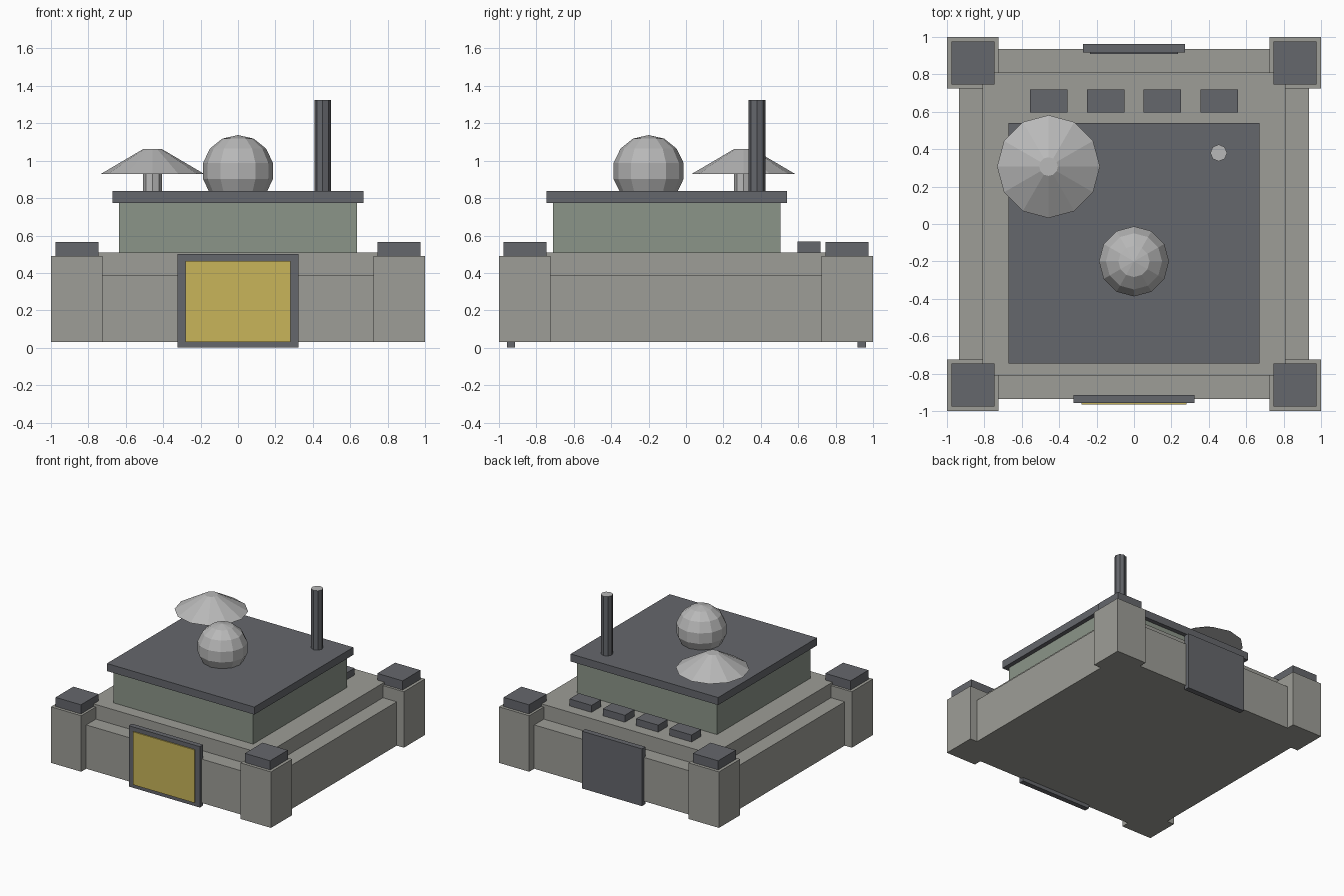
import bpy
from math import radians

if "Cube" in bpy.data.objects:
    bpy.data.objects.remove(bpy.data.objects["Cube"])


def material(name, rgb):
    m = bpy.data.materials.new(name)
    m.diffuse_color = (*rgb, 1)
    m.use_nodes = True
    m.node_tree.nodes["Principled BSDF"].inputs["Base Color"].default_value = m.diffuse_color
    return m


CONCRETE = material("concrete", (0.34, 0.34, 0.31))
DARK = material("dark_metal", (0.13, 0.135, 0.15))
GREEN = material("green_wall", (0.26, 0.30, 0.25))
YELLOW = material("yellow_panel", (0.58, 0.46, 0.10))
LIGHT = material("light_metal", (0.48, 0.48, 0.48))


def finish(name, mat):
    ob = bpy.context.object
    ob.name = name
    ob.data.materials.append(mat)
    return ob


def box(name, mat, x, y, z):
    """Box from (min, max) ranges on each axis."""
    bpy.ops.mesh.primitive_cube_add(size=1, location=[(a + b) / 2 for a, b in (x, y, z)])
    bpy.context.object.scale = [b - a for a, b in (x, y, z)]
    bpy.ops.object.transform_apply(location=False, rotation=False, scale=True)
    return finish(name, mat)


def frustum(name, mat, sides, r1, r2, x, y, z0, z1):
    bpy.ops.mesh.primitive_cone_add(vertices=sides, radius1=r1, radius2=r2,
                                    depth=z1 - z0, location=(x, y, (z0 + z1) / 2))
    return finish(name, mat)


# Stepped base
box("base_wall", CONCRETE, (-0.935, 0.935), (-0.935, 0.935), (0.03, 0.39))
box("base_upper_step", CONCRETE, (-0.81, 0.81), (-0.81, 0.81), (0.39, 0.51))

# Corner towers with caps
for sx, side in ((-1, "left"), (1, "right")):
    for sy, end in ((-1, "front"), (1, "back")):
        tower = [tuple(sorted((s * 0.725, s * 1.0))) for s in (sx, sy)]
        cap = [tuple(sorted((s * 0.745, s * 0.975))) for s in (sx, sy)]
        box(f"corner_tower_{end}_{side}", CONCRETE, *tower, (0.03, 0.49))
        box(f"tower_cap_{end}_{side}", DARK, *cap, (0.49, 0.565))

# Upper block and roof
box("upper_block", GREEN, (-0.635, 0.635), (-0.71, 0.505), (0.51, 0.775))
box("roof_slab", DARK, (-0.67, 0.67), (-0.745, 0.54), (0.775, 0.837))

# Front gate and back gate
box("front_gate_frame", DARK, (-0.323, 0.323), (-0.957, -0.915), (0, 0.5))
box("front_gate_panel", YELLOW, (-0.28, 0.28), (-0.966, -0.94), (0.03, 0.465))
box("back_gate_frame", DARK, (-0.273, 0.273), (0.917, 0.962), (0, 0.47))
box("back_gate_panel", DARK, (-0.235, 0.235), (0.91, 0.94), (0.03, 0.435))

# Row of vents behind the upper block
for i in range(4):
    x = -0.455 + i * 0.3033
    box(f"roof_vent_{i + 1}", DARK, (x - 0.1, x + 0.1), (0.597, 0.72), (0.51, 0.567))

# Radar dome
bpy.ops.mesh.primitive_uv_sphere_add(segments=12, ring_count=7, radius=0.192,
                                     location=(0, -0.2, 0.945))
finish("radar_dome", LIGHT)

# Dish on a short stem
frustum("dish_stem", LIGHT, 8, 0.05, 0.05, -0.457, 0.307, 0.83, 0.96)
frustum("dish", LIGHT, 12, 0.275, 0.05, -0.457, 0.307, 0.93, 1.062)

# Antenna mast with a light top
mast = frustum("antenna_mast", DARK, 8, 0.045, 0.045, 0.453, 0.38, 0.83, 1.325)
mast.data.materials.append(LIGHT)
for p in mast.data.polygons:
    if p.normal.z > 0.9:
        p.material_index = 1
